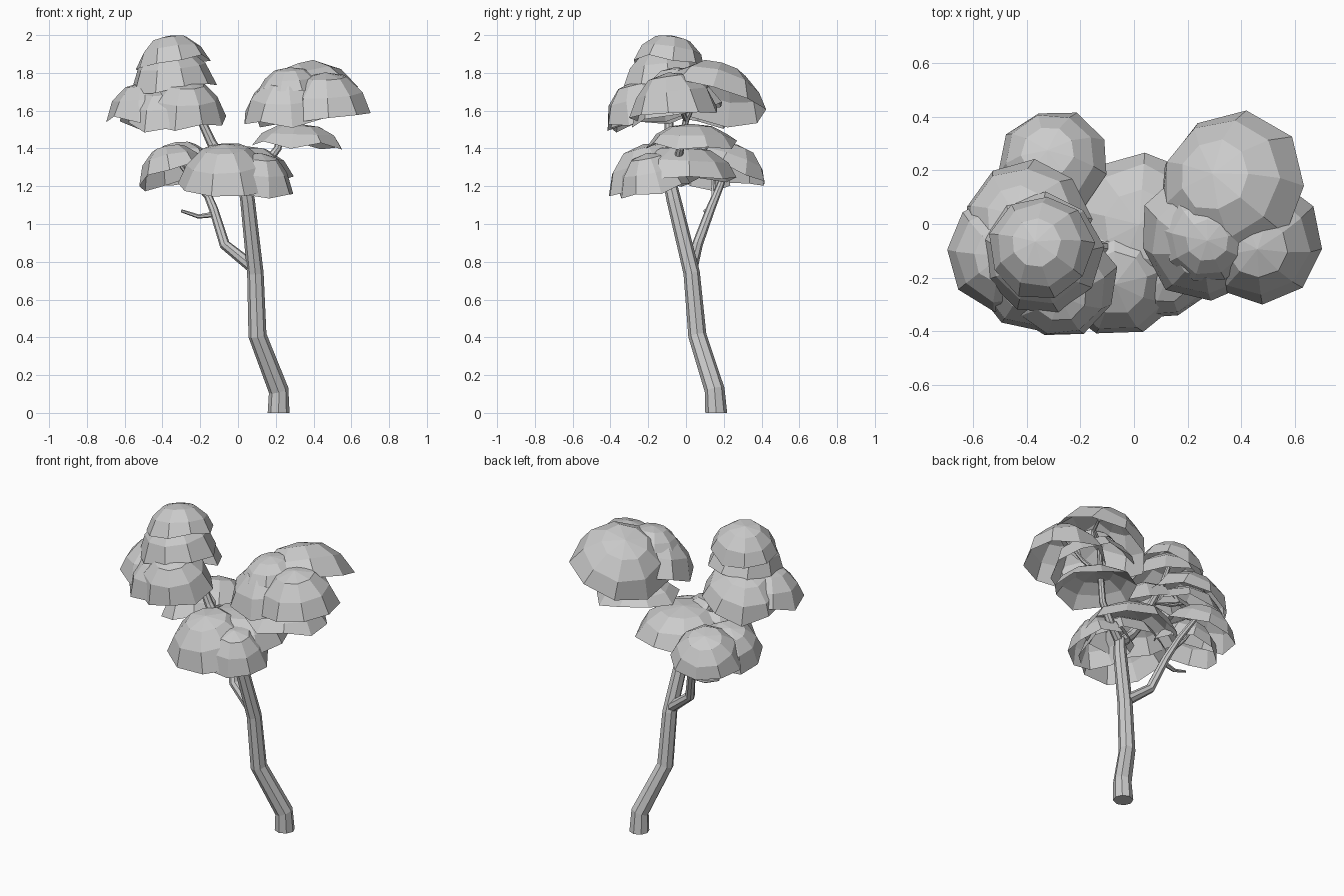
import bpy, bmesh, math, random
from mathutils import Vector

if "Cube" in bpy.data.objects:
    bpy.data.objects.remove(bpy.data.objects["Cube"])

random.seed(4)
UP = Vector((0, 0, 1))


def finish(bm, name):
    me = bpy.data.meshes.new(name)
    bm.to_mesh(me)
    bm.free()
    ob = bpy.data.objects.new(name, me)
    bpy.context.collection.objects.link(ob)
    return ob


def tube(name, pts, radii, sides=8):
    """Tapered many-sided limb along a path."""
    bm = bmesh.new()
    pts = [Vector(p) for p in pts]
    rings = []
    for i, p in enumerate(pts):
        t = (pts[min(i + 1, len(pts) - 1)] - pts[max(i - 1, 0)]).normalized()
        if p.z == 0:
            t = UP
        q = UP.rotation_difference(t)
        r = radii[0] + (radii[1] - radii[0]) * i / (len(pts) - 1)
        rings.append([bm.verts.new(p + q @ Vector((r * math.cos(a), r * math.sin(a), 0)))
                      for a in (math.tau * k / sides for k in range(sides))])
    for a, b in zip(rings, rings[1:]):
        for k in range(sides):
            n = (k + 1) % sides
            bm.faces.new((a[k], a[n], b[n], b[k]))
    bm.faces.new(rings[0][::-1])
    bm.faces.new(rings[-1])
    return finish(bm, name)


def dome(name, c, r, h, tilt, sides=9):
    """Open faceted leaf cap: rim centre, radius, height, lean in x and y."""
    bm = bmesh.new()
    c = Vector(c)
    q = UP.rotation_difference(Vector((*tilt, 1)).normalized())
    spin = random.uniform(0, math.tau)
    top = bm.verts.new(c + q @ Vector((0, 0, h)))
    prev = None
    for j, (pr, pz) in enumerate(((.48, .89), (.82, .52), (1.02, 0))):
        ring = []
        for k in range(sides):
            a = spin + math.tau * k / sides
            s = pr * r * random.uniform(0.97, 1.03)
            z = pz * h + (random.uniform(-0.025, 0.025) if j == 2 else 0)
            ring.append(bm.verts.new(c + q @ Vector((s * math.cos(a), s * math.sin(a), z))))
        for k in range(sides):
            n = (k + 1) % sides
            if prev:
                bm.faces.new((prev[k], ring[k], ring[n], prev[n]))
            else:
                bm.faces.new((top, ring[k], ring[n]))
        prev = ring
    return finish(bm, name)


# Trunk and main limbs
tube("trunk", [(.215, .16, 0), (.215, .152, .12), (.103, .06, .41), (.092, .03, .74),
               (.05, -.065, 1.13), (.03, -.09, 1.24)], (.058, .034))
tube("left_limb", [(.03, -.09, 1.22), (-.06, -.1, 1.31), (-.14, -.09, 1.43),
                   (-.2, -.09, 1.56), (-.29, -.1, 1.72), (-.34, -.1, 1.86)], (.034, .014))
tube("right_limb", [(.03, -.09, 1.22), (.14, -.05, 1.31), (.21, -.03, 1.4),
                    (.25, .0, 1.55), (.32, .07, 1.7)], (.028, .013))
tube("back_limb", [(.08, .03, .77), (-.07, .06, .89), (-.13, .13, 1.08),
                   (-.18, .18, 1.2), (-.26, .23, 1.34)], (.033, .015))

# Thin twigs
twigs = [
    [(-.13, .12, 1.05), (-.21, .11, 1.04), (-.3, .1, 1.07)],
    [(-.15, .15, 1.13), (-.26, .14, 1.25), (-.34, .12, 1.36)],
    [(-.23, -.09, 1.59), (-.36, -.1, 1.62), (-.48, -.1, 1.68)],
    [(-.2, -.09, 1.56), (-.28, -.17, 1.63), (-.31, -.2, 1.7)],
    [(.25, 0, 1.55), (.36, -.03, 1.62), (.48, -.04, 1.72)],
    [(.32, .07, 1.7), (.4, .12, 1.74), (.43, .2, 1.76)],
]
for i, p in enumerate(twigs):
    tube(f"twig_{i + 1}", p, (.015, .008), 6)

# Leaf caps, grouped by cluster
left = [
    ((-.345, -.09, 1.835), .195, .165, (-.15, .15)),
    ((-.345, -.11, 1.73), .225, .2, (-.1, -.08)),
    ((-.28, -.22, 1.565), .215, .2, (.0, -.25)),
    ((-.475, -.11, 1.575), .225, .18, (-.1, -.05)),
    ((-.4, .0, 1.59), .24, .18, (-.25, .2)),
    ((-.39, -.2, 1.55), .2, .17, (-.1, -.2)),
]
right = [
    ((.365, .135, 1.64), .285, .21, (-.38, .28)),
    ((.47, -.06, 1.575), .235, .23, (-.04, -.15)),
    ((.27, -.04, 1.575), .245, .21, (-.05, -.25)),
    ((.28, -.05, 1.71), .165, .12, (-.05, -.1)),
    ((.32, .03, 1.415), .235, .115, (.03, .0)),
]
middle = [
    ((-.06, -.17, 1.2), .25, .23, (-.05, -.25)),
    ((.1, -.17, 1.18), .19, .2, (.1, -.2)),
    ((-.3, .22, 1.26), .21, .17, (-.15, .35)),
    ((-.34, .05, 1.25), .19, .17, (-.2, .25)),
    ((.02, -.01, 1.25), .275, .165, (0, .05)),
]
for cluster, caps in (("left", left), ("right", right), ("middle", middle)):
    for i, cap in enumerate(caps):
        dome(f"{cluster}_leaf_cap_{i + 1}", *cap)
